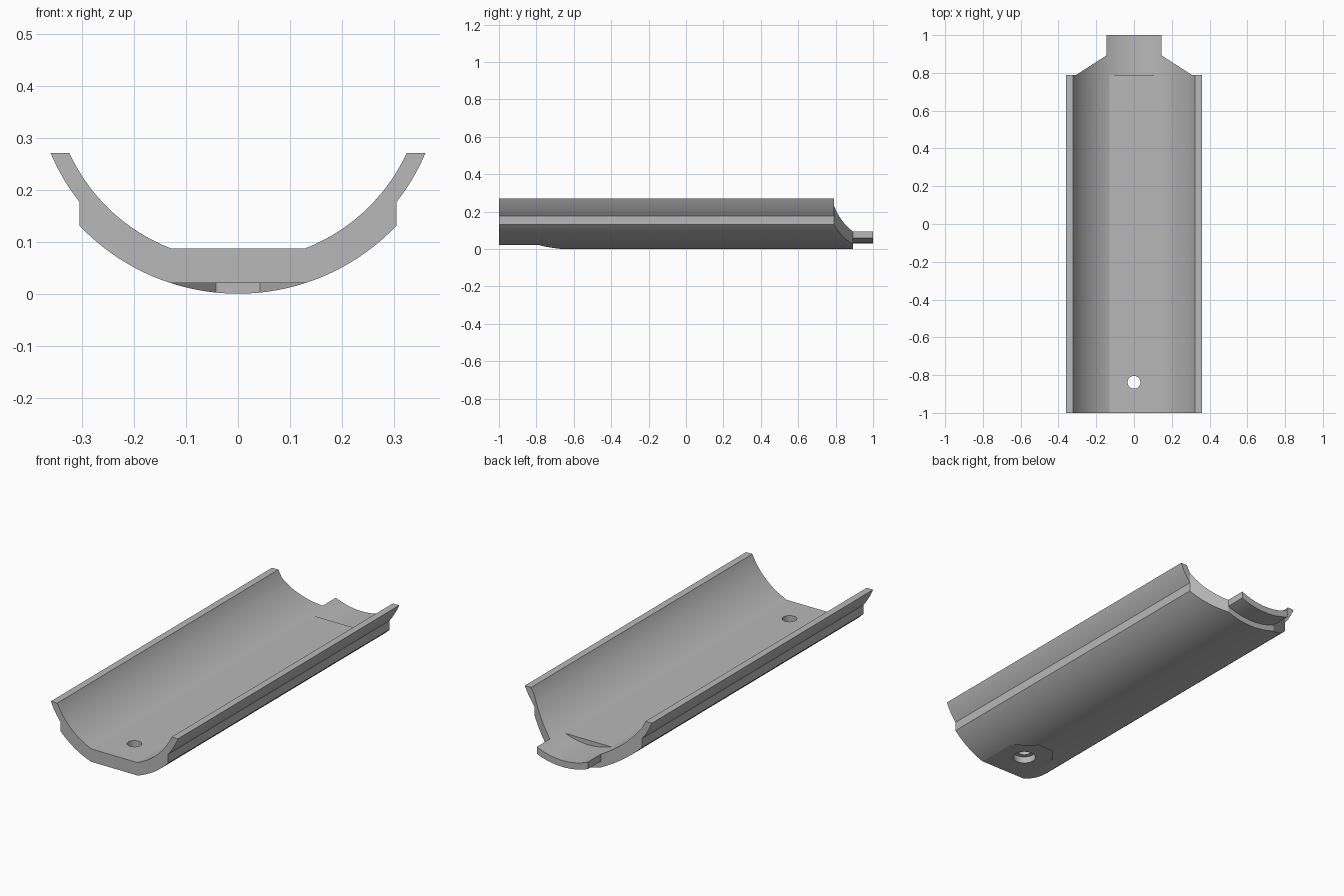
import bpy
import bmesh
from math import asin, sin, cos, sqrt, radians

cube = bpy.data.objects.get("Cube")
if cube:
    bpy.data.objects.remove(cube, do_unlink=True)

AXIS_Z = 0.42                               # height of the shared arc centre
R_IN, R_MID, R_OUT = 0.357, 0.39, 0.42      # trough, thin shell, thick shell
TOP, FLOOR, SHOULDER, END = 0.27, 0.087, 0.79, 0.893
HOLE_Y = -0.838

grey = bpy.data.materials.new("plain grey")
grey.use_nodes = True
colour = (0.48, 0.48, 0.48, 1)
grey.diffuse_color = colour
grey.node_tree.nodes["Principled BSDF"].inputs["Base Color"].default_value = colour


def arc(r, x0, x1, n):
    """Points along the lower half of a circle, from x0 to x1."""
    a0, a1 = asin(x0 / r), asin(x1 / r)
    angles = [a0 + (a1 - a0) * i / n for i in range(n + 1)]
    return [(r * sin(a), AXIS_Z - r * cos(a)) for a in angles]


def half_width(r, z):
    return sqrt(r * r - (AXIS_Z - z) ** 2)


def mirrored(half):
    """Close a right-hand outline with its mirror image."""
    return half + [(-x, v) for x, v in reversed(half)]


def prism(name, outline, start, end, along="y"):
    bm = bmesh.new()
    rings = []
    for d in (start, end):
        rings.append([bm.verts.new((a, d, b) if along == "y" else (a, b, d))
                      for a, b in outline])
    bm.faces.new(rings[0])
    bm.faces.new(rings[1][::-1])
    n = len(outline)
    for i in range(n):
        j = (i + 1) % n
        bm.faces.new((rings[0][i], rings[1][i], rings[1][j], rings[0][j]))
    bmesh.ops.recalc_face_normals(bm, faces=bm.faces)
    mesh = bpy.data.meshes.new(name)
    bm.to_mesh(mesh)
    bm.free()
    mesh.materials.append(grey)
    obj = bpy.data.objects.new(name, mesh)
    bpy.context.collection.objects.link(obj)
    return obj


def circle(r, n=48):
    return [(r * cos(radians(360 * i / n)), HOLE_Y + r * sin(radians(360 * i / n)))
            for i in range(n)]


# Solid outer block: thick lower arc, upright ledge, thin upper arc
LEDGE = 0.305
lower = arc(R_OUT, -LEDGE, LEDGE, 36)
upper = arc(R_MID, LEDGE, half_width(R_MID, TOP), 8)
outline = lower + upper + [(-x, z) for x, z in reversed(upper)]
body = prism("trough_body", outline, -1, 1)

# Trough with a flat floor, then a fully round one behind the shoulder
rim = half_width(R_IN, TOP + 0.03)
flat = half_width(R_IN, FLOOR)
front_trough = prism("front_trough_cutter",
                     mirrored(arc(R_IN, flat, rim, 24)), -1.1, SHOULDER)
back_trough = prism("back_trough_cutter",
                    arc(R_IN, -rim, rim, 60), SHOULDER, 1.1)

# Tapered shoulders leaving a narrow tongue
taper = [(LEDGE, SHOULDER), (0.145, END), (0.145, 1.1), (0.5, 1.1), (0.5, SHOULDER)]
shoulders = [prism("shoulder_cutter", [(s * x, y) for x, y in taper], -0.1, 0.5, "z")
             for s in (1, -1)]

# Relief beneath the tongue
relief = prism("tongue_relief_cutter",
               arc(R_MID, -0.2, 0.2, 24) + [(0.2, -0.1), (-0.2, -0.1)], END, 1.1)

# Flat pocket under the front, with a counterbored screw hole
pocket = prism("pocket_cutter",
               mirrored([(0.135, -1.1), (0.135, -0.79), (0.042, -0.675)]),
               -0.1, 0.021, "z")
counterbore = prism("counterbore_cutter", circle(0.055), -0.1, 0.055, "z")
hole = prism("hole_cutter", circle(0.034), -0.1, 0.2, "z")

bpy.ops.object.select_all(action="DESELECT")
bpy.context.view_layer.objects.active = body
body.select_set(True)
for cutter in [front_trough, back_trough, *shoulders, relief, pocket, counterbore, hole]:
    cutter.hide_render = True
    mod = body.modifiers.new(cutter.name, "BOOLEAN")
    mod.operation = "DIFFERENCE"
    mod.solver = "EXACT"
    mod.object = cutter
    bpy.ops.object.modifier_apply(modifier=mod.name)
    bpy.data.objects.remove(cutter, do_unlink=True)

bpy.ops.object.shade_smooth_by_angle(angle=radians(14))
